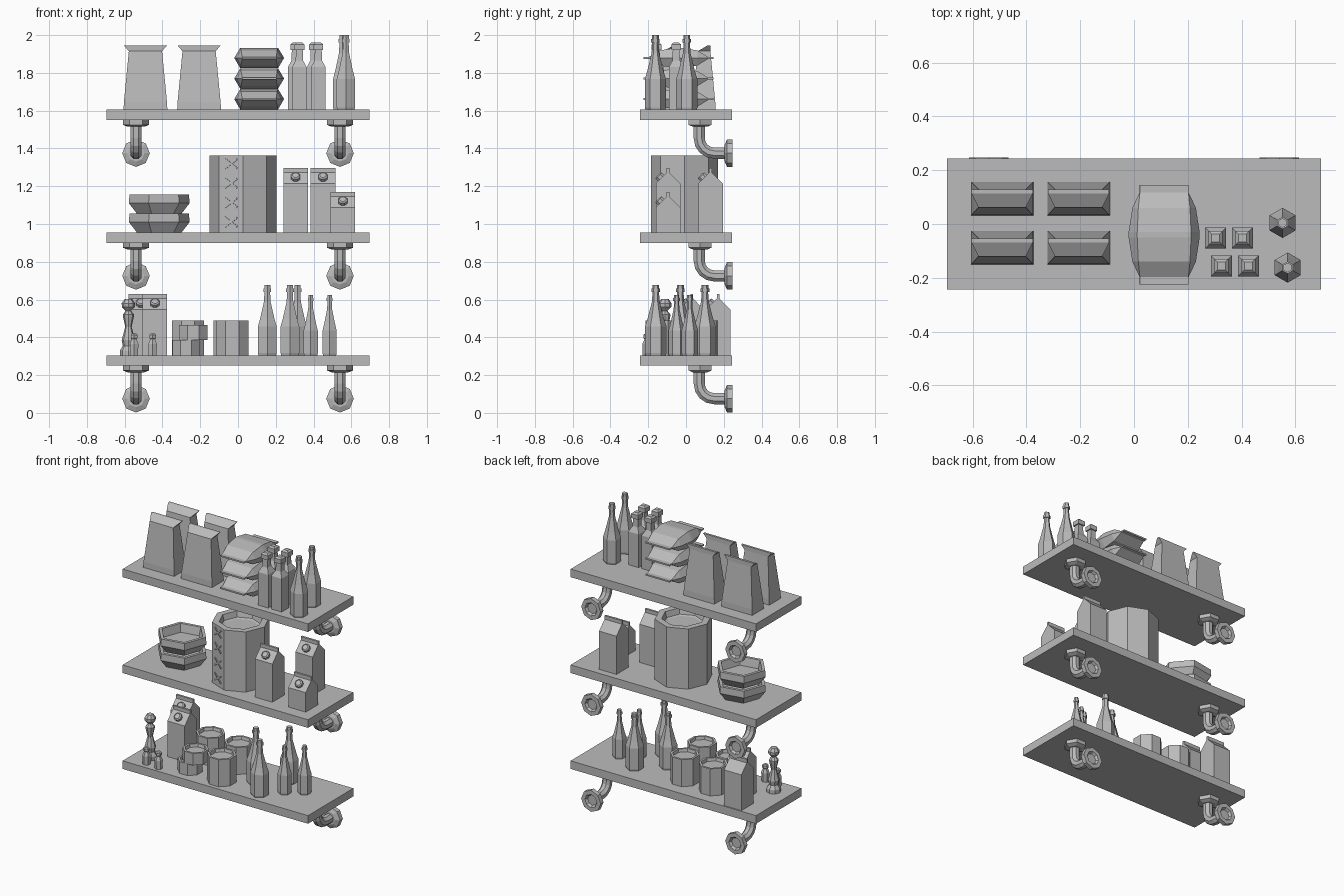
import bpy, bmesh
from math import cos, sin, pi, radians
from mathutils import Matrix

if "Cube" in bpy.data.objects:
    bpy.data.objects.remove(bpy.data.objects["Cube"])

grey = bpy.data.materials.new("plain_grey")
grey.use_nodes = True
grey.diffuse_color = (0.5, 0.5, 0.5, 1)
grey.node_tree.nodes["Principled BSDF"].inputs["Base Color"].default_value = (0.5, 0.5, 0.5, 1)


def finish(name, bm, loc=(0, 0, 0), rot=None):
    bmesh.ops.recalc_face_normals(bm, faces=bm.faces)
    mesh = bpy.data.meshes.new(name)
    bm.to_mesh(mesh)
    bm.free()
    mesh.materials.append(grey)
    ob = bpy.data.objects.new(name, mesh)
    bpy.context.collection.objects.link(ob)
    ob.matrix_world = Matrix.Translation(loc) @ (rot or Matrix())
    return ob


def loft(name, rings, loc=(0, 0, 0), rot=None):
    """Skin a list of closed rings and cap both ends."""
    bm = bmesh.new()
    loops = [[bm.verts.new(p) for p in ring] for ring in rings]
    n = len(loops[0])
    for a, b in zip(loops, loops[1:]):
        for i in range(n):
            j = (i + 1) % n
            bm.faces.new((a[i], a[j], b[j], b[i]))
    bm.faces.new(loops[0])
    bm.faces.new(loops[-1])
    return finish(name, bm, loc, rot)


def turned(name, profile, sides, loc=(0, 0, 0), turn=0, rot=None):
    """Low-poly turned shape from (radius, height) pairs."""
    angles = [radians(turn) + 2 * pi * i / sides for i in range(sides)]
    return loft(name, [[(r * cos(a), r * sin(a), z) for a in angles] for r, z in profile], loc, rot)


def box(name, size, loc, rot=None):
    bm = bmesh.new()
    bmesh.ops.create_cube(bm, size=1)
    bmesh.ops.scale(bm, vec=size, verts=bm.verts)
    return finish(name, bm, loc, rot)


def rect(hx, y0, y1, z0, z1=None):
    z1 = z0 if z1 is None else z1
    return [(-hx, y0, z0), (hx, y0, z0), (hx, y1, z1), (-hx, y1, z1)]


# Shelf boards, each with two pipe brackets
LOW, MID, TOP = 0.305, 0.955, 1.605


def bracket(x, base):
    path = [(0.07, 0.24, 0)] + [
        (0.15 - 0.08 * cos(a), 0.155 - 0.08 * sin(a), a) for a in (0, pi / 8, pi / 4, 3 * pi / 8, pi / 2)
    ] + [(0.23, 0.075, pi / 2)]
    rings = []
    for y, z, bend in path:
        rings.append([(0.032 * cos(t), y + 0.032 * sin(t) * cos(bend), z + 0.032 * sin(t) * sin(bend))
                      for t in [pi / 8 + i * pi / 4 for i in range(8)]])
    loft("bracket_pipe", rings, (x, 0, base))
    turned("bracket_top_flange", [(0.045, 0.215), (0.07, 0.225), (0.07, 0.25)], 6, (x, 0.075, base))
    turned("bracket_wall_flange", [(0.045, 0.205), (0.073, 0.217), (0.073, 0.247), (0.045, 0.247), (0.035, 0.232)],
           8, (x, 0, base + 0.075), rot=Matrix.Rotation(-pi / 2, 4, 'X'))


for top in (LOW, MID, TOP):
    box("shelf_board", (1.39, 0.486, 0.055), (0, 0, top - 0.0275))
    for side in (-1, 1):
        bracket(side * 0.54, top - LOW)

# Paper bags with a flared, folded-back top
for x in (-0.49, -0.206):
    for y in (0.094, -0.088):
        loft("paper_bag", [rect(0.116, -0.062, 0.062, 0), rect(0.114, -0.061, 0.061, 0.04),
                           rect(0.088, -0.032, 0.035, 0.31), rect(0.114, 0.02, 0.035, 0.34)], (x, y, TOP))

# Stack of three filled sacks with flat sealed ends
def sack_ring(y, hx, hz, point):
    return [(hx + point, y, 0), (hx, y, hz), (-hx, y, hz), (-hx - point, y, 0), (-hx, y, -hz), (hx, y, -hz)]


half = [(0.185, 0.09, 0.005, 0.001), (0.157, 0.09, 0.005, 0.001), (0.1, 0.096, 0.04, 0.022), (0.01, 0.1, 0.054, 0.032)]
sections = [(-y, *s) for y, *s in half] + half[::-1]
for level in range(3):
    loft("sack", [sack_ring(*s) for s in sections], (0.112, -0.04, TOP + 0.056 + level * 0.109))

# Square bottles with square stoppers
SQ = 2 ** 0.5
square_profile = [(0.039, 0), (0.039, 0.225), (0.02, 0.26), (0.018, 0.315), (0.026, 0.315), (0.026, 0.345), (0.015, 0.355)]
for x, y in ((0.303, -0.052), (0.403, -0.052), (0.325, -0.156), (0.425, -0.156)):
    turned("square_bottle", [(r * SQ, z) for r, z in square_profile], 4, (x, y, TOP), 45)

# Six-sided bottles, in three sizes
bottle_profile = [(0.94, 0), (1, 0.03), (1, 0.41), (0.75, 0.53), (0.36, 0.76), (0.3, 0.9), (0.41, 0.9),
                  (0.41, 0.95), (0.32, 0.95), (0.32, 1)]
big, medium, small = (0.056, 0.395), (0.057, 0.372), (0.043, 0.32)
for x, y, z, (r, h) in (
        (0.552, 0.004, TOP, big), (0.571, -0.162, TOP, big),
        (0.155, -0.03, LOW, medium), (0.275, -0.16, LOW, medium), (0.315, 0.1, LOW, medium),
        (0.385, -0.05, LOW, small), (0.485, 0.02, LOW, small)):
    turned("bottle", [(a * r, b * h) for a, b in bottle_profile], 6, (x, y, z), 30)

# Two stacked bowls
for z in (MID, MID + 0.1):
    turned("bowl", [(0.12, 0), (0.163, 0.055), (0.16, 0.1), (0.138, 0.1), (0.125, 0.045)], 6, (-0.417, 0, z), 10)

# Laced drum
drum_x, drum_y = 0.026, -0.008
turned("drum", [(0.178, 0), (0.178, 0.408), (0.135, 0.408), (0.125, 0.37), (0.11, 0.365)], 8, (drum_x, drum_y, MID))
facing = radians(247.5)
for i in range(4):
    for tilt in (-35, 35):
        box("drum_lace", (0.085, 0.008, 0.01),
            (drum_x + 0.165 * cos(facing), drum_y + 0.165 * sin(facing), MID + 0.055 + i * 0.103),
            Matrix.Rotation(radians(-22.5), 4, 'Z') @ Matrix.Rotation(radians(tilt), 4, 'Y'))


# Gable-topped cartons with a round cap on the front slope
def carton(x, y, z, h):
    d, eave, ridge = 0.065, h - 0.083, h - 0.024
    side = [(-d, 0), (d, 0), (d, eave), (0.007, ridge), (0.007, h), (-0.007, h), (-0.007, ridge), (-d, eave)]
    loft("carton", [[(sx * 0.065, a, b) for a, b in side] for sx in (-1, 1)], (x, y, z))
    turned("carton_cap", [(0.026, 0), (0.026, 0.018), (0.018, 0.024)], 8,
           (x, y - 0.036, z + eave + 0.028), 22.5, Matrix.Rotation(radians(45), 4, 'X'))


for x, y, z, h in ((0.305, -0.095, MID, 0.342), (0.45, 0.13, MID, 0.342), (0.555, -0.095, MID, 0.215),
                   (-0.515, 0.17, LOW, 0.325), (-0.44, 0.03, LOW, 0.325)):
    carton(x, y, z, h)

# Pepper mill and shakers
turned("pepper_mill", [(0.045, 0), (0.045, 0.025), (0.03, 0.05), (0.036, 0.08), (0.017, 0.15), (0.028, 0.2),
                       (0.03, 0.215), (0.014, 0.235), (0.034, 0.255), (0.036, 0.275), (0.02, 0.298)],
       8, (-0.58, -0.112, LOW))
for x, y in ((-0.55, -0.195), (-0.452, -0.205)):
    turned("shaker", [(0.024, 0), (0.026, 0.06), (0.015, 0.085), (0.02, 0.09), (0.02, 0.108), (0.012, 0.115)],
           6, (x, y, LOW), 30)


# Cans with recessed lids
def can(x, y, z, r, h):
    turned("can", [(r, 0), (r, h), (r - 0.015, h), (r - 0.02, h - 0.02)], 8, (x, y, z), 22.5)


for x, y in ((-0.265, 0.085), (-0.045, 0.076), (-0.03, -0.13)):
    can(x, y, LOW, 0.092, 0.183)
can(-0.275, -0.12, LOW, 0.078, 0.08)
can(-0.237, -0.115, LOW + 0.08, 0.082, 0.08)
